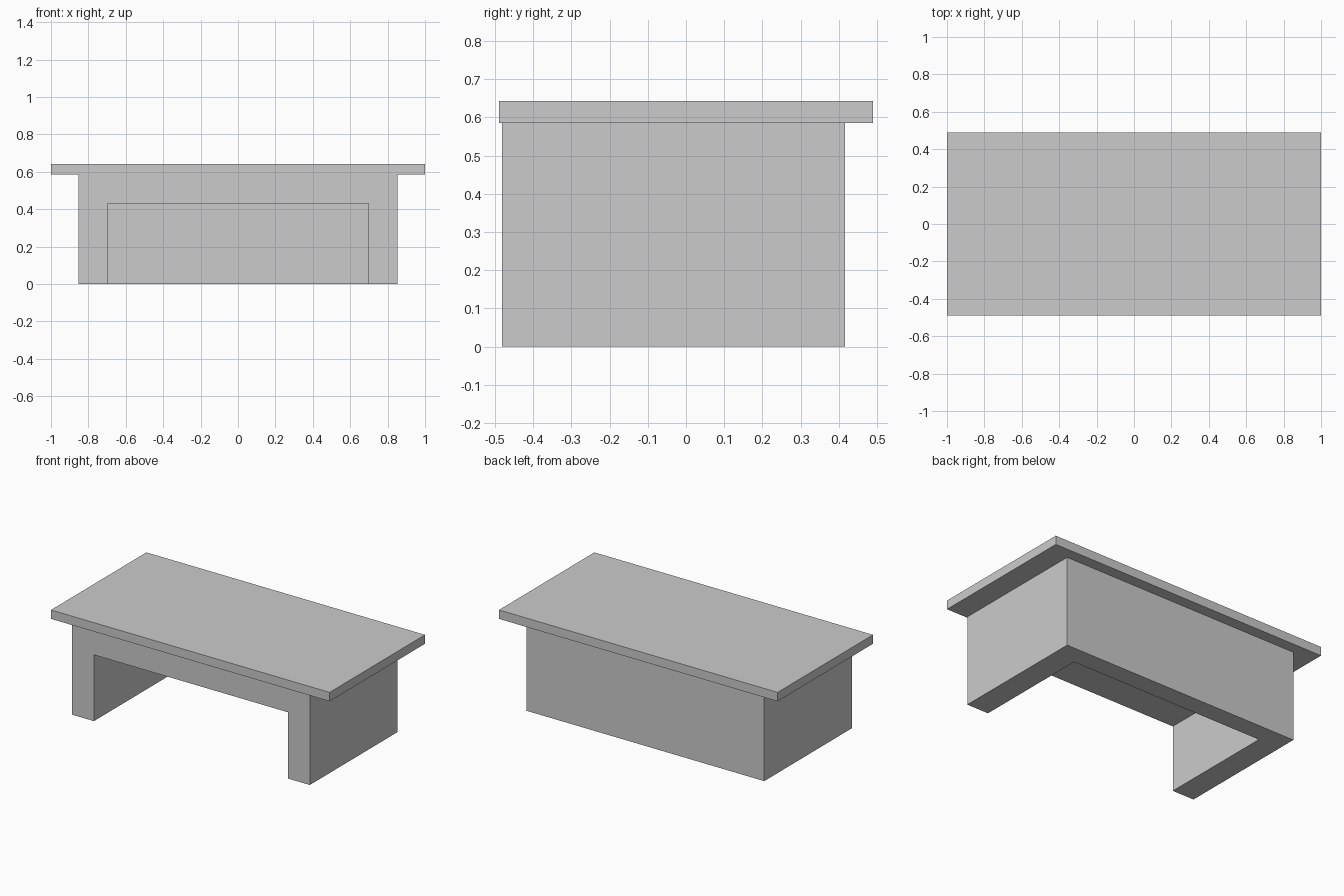
import bpy

if "Cube" in bpy.data.objects:
    bpy.data.objects.remove(bpy.data.objects["Cube"])


def box(name, x, y, z):
    """Axis-aligned box from (min, max) ranges."""
    bpy.ops.mesh.primitive_cube_add(size=1)
    ob = bpy.context.object
    ob.name = name
    ob.location = [(a + b) / 2 for a, b in (x, y, z)]
    ob.scale = [b - a for a, b in (x, y, z)]
    bpy.ops.object.transform_apply(location=True, rotation=False, scale=True)
    return ob


# Overhanging desk top
box("desk_top", (-1, 1), (-0.489, 0.489), (0.585, 0.643))

# Solid body with closed back
body = box("desk_body", (-0.853, 0.853), (-0.482, 0.416), (0, 0.585))

# Knee space, open to the front and floor
cutter = box("knee_space_cutter", (-0.697, 0.697), (-0.7, 0.292), (-0.2, 0.43))
cutter.hide_render = True
cutter.hide_set(True)

cut = body.modifiers.new("knee_space", 'BOOLEAN')
cut.operation = 'DIFFERENCE'
cut.solver = 'EXACT'
cut.object = cutter
